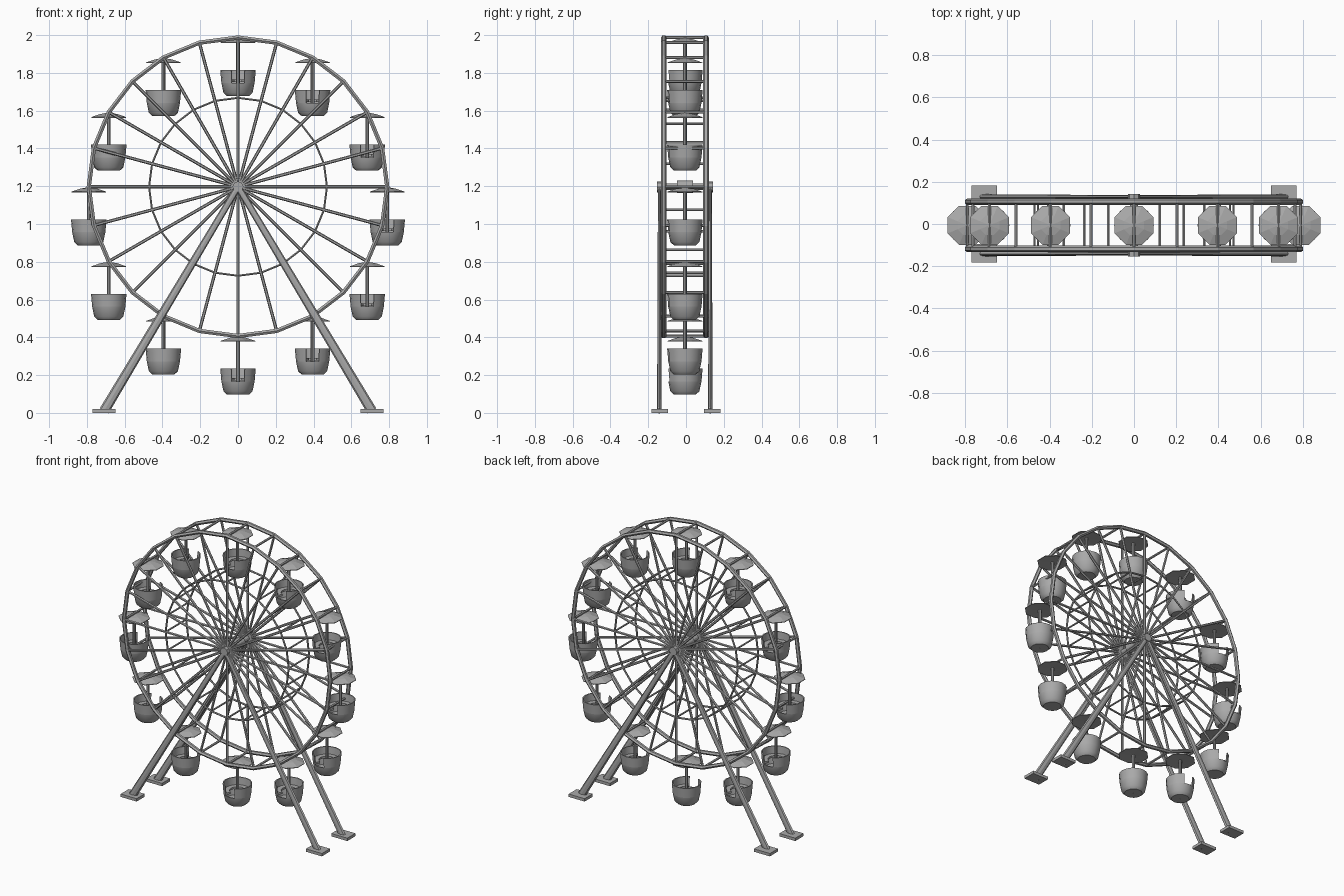
import bpy, bmesh, math
from mathutils import Vector, Matrix

if "Cube" in bpy.data.objects:
    bpy.data.objects.remove(bpy.data.objects["Cube"])

HUB = Vector((0, -0.006, 1.197))
RIM_R, RING_R, SIDE_Y = 0.79, 0.471, 0.112

grey = bpy.data.materials.new("steel_grey")
grey.diffuse_color = (0.4, 0.4, 0.4, 1)
grey.use_nodes = True
grey.node_tree.nodes["Principled BSDF"].inputs["Base Color"].default_value = grey.diffuse_color


def finish(name, bm, smooth=False):
    bmesh.ops.recalc_face_normals(bm, faces=bm.faces)
    me = bpy.data.meshes.new(name)
    bm.to_mesh(me)
    bm.free()
    me.materials.append(grey)
    ob = bpy.data.objects.new(name, me)
    bpy.context.collection.objects.link(ob)
    if smooth:
        bpy.context.view_layer.objects.active = ob
        ob.select_set(True)
        bpy.ops.object.shade_smooth_by_angle(angle=math.radians(35))
        ob.select_set(False)
    return ob


def rod(bm, a, b, r1, r2=None, sides=6, flat=1.0):
    """Rod from a to b, optionally tapered and flattened along y."""
    a, b = Vector(a), Vector(b)
    d = b - a
    rot = d.to_track_quat('Z', 'Y').to_matrix().to_4x4()
    m = Matrix.Translation((a + b) / 2) @ rot
    res = bmesh.ops.create_cone(bm, cap_ends=True, segments=sides, radius1=r1,
                                radius2=r1 if r2 is None else r2, depth=d.length, matrix=m)
    if flat != 1.0:
        for v in res["verts"]:
            v.co.y = a.y + (v.co.y - a.y) * flat


def box(bm, c, size):
    bmesh.ops.create_cube(bm, size=1, matrix=Matrix.Translation(c) @ Matrix.Diagonal((*size, 1)))


def lathe(bm, profile, sides, offset=0.0, skip=None):
    """Revolve closed (r, z) profile about z; skip(i) leaves out a segment, whose ends are capped."""
    cols = []
    for i in range(sides):
        t = 2 * math.pi * i / sides + offset
        cols.append([bm.verts.new((r * math.cos(t), r * math.sin(t), z)) for r, z in profile])
    n = len(profile)
    for i in range(sides):
        j = (i + 1) % sides
        if skip and skip(i):
            if not skip((i - 1) % sides):
                bm.faces.new(cols[i])
            if not skip(j):
                bm.faces.new(cols[j])
            continue
        for k in range(n):
            l = (k + 1) % n
            bm.faces.new((cols[i][k], cols[j][k], cols[j][l], cols[i][l]))
    bmesh.ops.delete(bm, geom=[v for v in bm.verts if not v.link_faces], context='VERTS')


def on_wheel(k, r, y):
    t = 2 * math.pi * k / 24
    return HUB + Vector((r * math.sin(t), y, r * math.cos(t)))


def ring(bm, r, y, w, h, sides=24):
    """Rim of straight segments with a six-sided section (w along y, h radial)."""
    cols = []
    for k in range(sides):
        cols.append([bm.verts.new(on_wheel(k, r + h * math.sin(a * math.pi / 3),
                                           y + w * math.cos(a * math.pi / 3))) for a in range(6)])
    for k in range(sides):
        p, q = cols[k], cols[(k + 1) % sides]
        for a in range(6):
            b = (a + 1) % 6
            bm.faces.new((p[a], q[a], q[b], p[b]))


# Outer rims, inner rings and spokes on both sides
rims, inner, spokes = bmesh.new(), bmesh.new(), bmesh.new()
for y in (-SIDE_Y, SIDE_Y):
    ring(rims, RIM_R, y, 0.015, 0.013)
    ring(inner, RING_R, y, 0.007, 0.006)
    for k in range(24):
        rod(spokes, on_wheel(k, 0.015, y), on_wheel(k, RIM_R, y), 0.0085)
finish("outer_rims", rims)
finish("inner_rings", inner)
finish("spokes", spokes)

# Cross bars joining the two sides
bars = bmesh.new()
for k in range(24):
    for r, t in ((RIM_R, 0.008), (RING_R, 0.006)):
        rod(bars, on_wheel(k, r, -SIDE_Y), on_wheel(k, r, SIDE_Y), t)
finish("cross_bars", bars)

# Axle with a thicker middle and end caps
axle = bmesh.new()
for half, r in ((0.14, 0.018), (0.042, 0.033)):
    rod(axle, HUB - Vector((0, half, 0)), HUB + Vector((0, half, 0)), r, sides=12)
for s in (-1, 1):
    rod(axle, HUB + Vector((0, s * 0.122, 0)), HUB + Vector((0, s * 0.148, 0)), 0.029, sides=8)
finish("axle", axle)

# Tapered legs and foot pads
legs, pads = bmesh.new(), bmesh.new()
for sx in (-1, 1):
    for sy in (-1, 1):
        y = HUB.y + sy * 0.135
        rod(legs, (sx * 0.709, y, 0.01), (0, y, HUB.z), 0.027, 0.017, sides=8, flat=0.45)
        box(pads, (sx * 0.709, sy * 0.139, 0.01), (0.122, 0.088, 0.02))
finish("legs", legs)
finish("foot_pads", pads)

# Hanging cabins: z = 0 is the pivot on the rim
BASKET = [(0.0, -0.31), (0.058, -0.31), (0.077, -0.292), (0.088, -0.24), (0.094, -0.172),
          (0.087, -0.172), (0.081, -0.24), (0.07, -0.285), (0.0, -0.295)]
WALL_Z = -0.24


def make_cabin(index):
    turn = math.pi if index > 6 else 0.0      # left-hand cabins open to the back
    place = Matrix.Translation(on_wheel(index * 2, RIM_R, 0)) @ Matrix.Rotation(turn, 4, 'Z')

    # Bowl below, wall with a doorway above
    bowl = bmesh.new()
    lower = [(0.002, -0.31), (0.058, -0.31), (0.077, -0.292), (0.088, WALL_Z),
             (0.081, WALL_Z), (0.07, -0.285), (0.002, -0.285)]
    lathe(bowl, lower, 16)
    bowl.transform(place)
    finish(f"cabin_bowl_{index}", bowl, True)

    wall = bmesh.new()
    upper = [(0.088, WALL_Z), (0.094, -0.172), (0.087, -0.172), (0.081, WALL_Z)]
    lathe(wall, upper, 16, skip=lambda i: i in (11, 12))
    wall.transform(place)
    finish(f"cabin_wall_{index}", wall, True)

    # Bench around the inside, open at the doorway
    bench = bmesh.new()
    lathe(bench, [(0.05, -0.235), (0.083, -0.235), (0.083, -0.222), (0.05, -0.222)], 16,
          skip=lambda i: i in (11, 12))
    bench.transform(place)
    finish(f"cabin_bench_{index}", bench)

    # Hanging pole
    pole = bmesh.new()
    rod(pole, (0, 0, -0.29), (0, 0, -0.01), 0.01, sides=8)
    pole.transform(place)
    finish(f"cabin_pole_{index}", pole, True)

    # Eight-sided canopy
    roof = bmesh.new()
    lathe(roof, [(0.002, -0.002), (0.05, -0.010), (0.1, -0.026), (0.1, -0.030), (0.002, -0.026)],
          8, math.pi / 8)
    roof.transform(place)
    finish(f"cabin_roof_{index}", roof)


for i in range(12):
    make_cabin(i)
